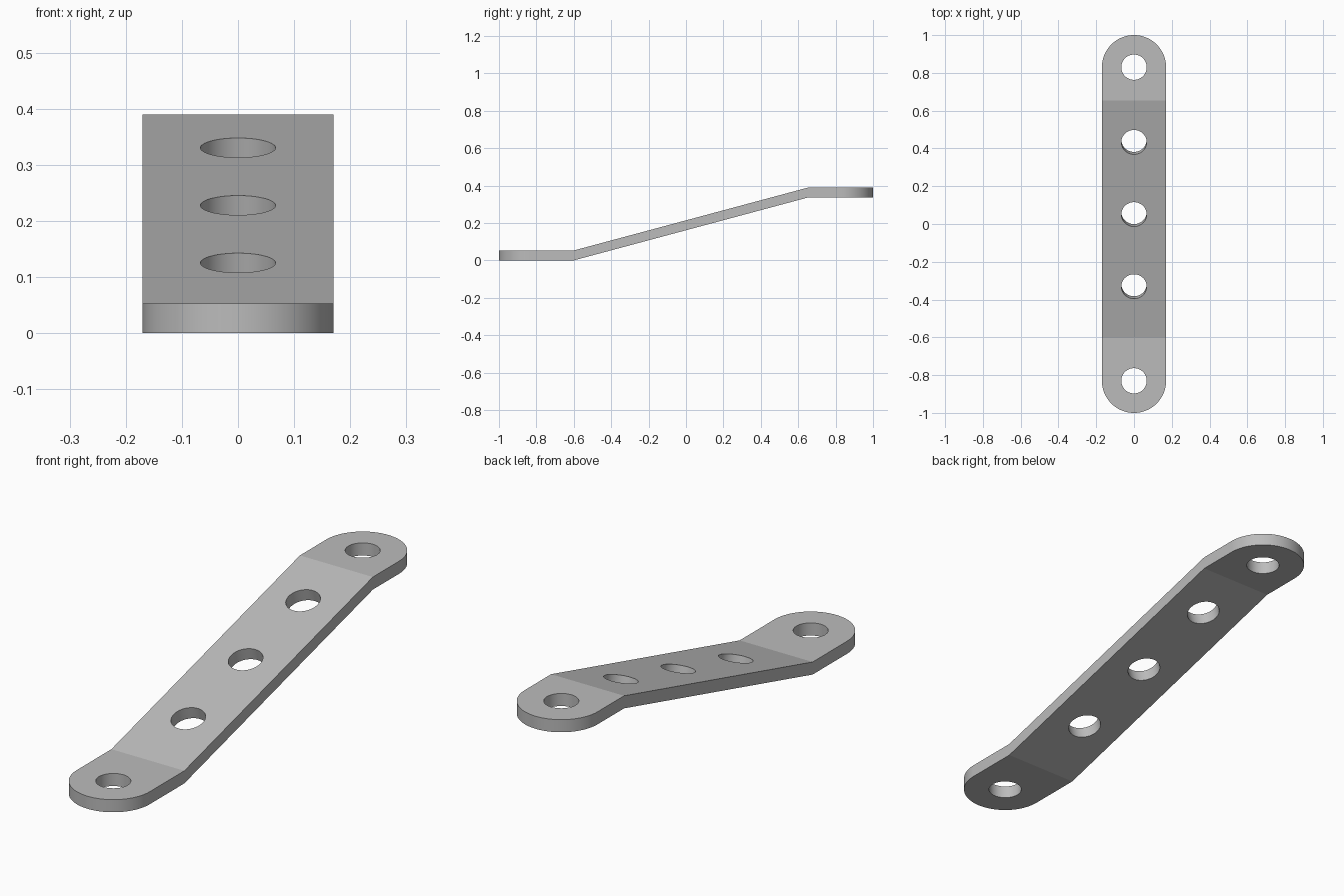
import bpy
import bmesh
from math import atan2, cos, sin, pi, radians
from mathutils import Matrix

if "Cube" in bpy.data.objects:
    bpy.data.objects.remove(bpy.data.objects["Cube"])

HALF_W, HOLE_R, THICK = 0.17, 0.067, 0.053
LOW_BEND, HIGH_BEND, RISE = -0.6, 0.655, 0.337
END_Y = 1 - HALF_W
SLOPE = atan2(RISE, HIGH_BEND - LOW_BEND)

steel = bpy.data.materials.new("grey steel")
steel.use_nodes = True
grey = (0.5, 0.5, 0.5, 1)
steel.diffuse_color = grey
steel.node_tree.nodes["Principled BSDF"].inputs["Base Color"].default_value = grey


def prism(name, points, direction):
    """Extrude a closed outline into a solid."""
    bm = bmesh.new()
    face = bm.faces.new([bm.verts.new(p) for p in points])
    grown = bmesh.ops.extrude_face_region(bm, geom=[face])["geom"]
    bmesh.ops.translate(bm, vec=direction,
                        verts=[v for v in grown if isinstance(v, bmesh.types.BMVert)])
    bmesh.ops.recalc_face_normals(bm, faces=bm.faces)
    mesh = bpy.data.meshes.new(name)
    bm.to_mesh(mesh)
    bm.free()
    obj = bpy.data.objects.new(name, mesh)
    bpy.context.collection.objects.link(obj)
    mesh.materials.append(steel)
    return obj


def cut(target, cutter, operation):
    """Apply a boolean and discard its helper."""
    cutter.hide_render = True
    bpy.context.view_layer.objects.active = target
    mod = target.modifiers.new("cut", 'BOOLEAN')
    mod.operation, mod.object, mod.solver = operation, cutter, 'EXACT'
    bpy.ops.object.modifier_apply(modifier=mod.name)
    bpy.data.objects.remove(cutter)


# Bent strip: side profile extruded across the width
lower = [(-1.1, 0), (LOW_BEND, 0), (HIGH_BEND, RISE), (1.1, RISE)]
upper = [(y, z + THICK) for y, z in reversed(lower)]
strap = prism("bent_strap", [(-0.3, y, z) for y, z in lower + upper], (0.6, 0, 0))

# Rounded ends: keep what lies inside a stadium outline
N = 48
outline = [(HALF_W * cos(pi * i / N + turn), side * END_Y + HALF_W * sin(pi * i / N + turn), -1)
           for side, turn in ((1, 0), (-1, pi)) for i in range(N + 1)]
cut(strap, prism("end_outline", outline, (0, 0, 2)), 'INTERSECT')

# Bolt holes: upright at the ends, square to the sloping middle
mid_y = (LOW_BEND + HIGH_BEND) / 2
holes = [(-END_Y, THICK, 0), (END_Y, RISE + THICK, 0)]
for y in (-0.331, 0.051, 0.433):
    holes.append((y, THICK + RISE / 2 + (y - mid_y) * RISE / (HIGH_BEND - LOW_BEND), SLOPE))
for y, z, tilt in holes:
    ring = [(HOLE_R * cos(2 * pi * i / 64), HOLE_R * sin(2 * pi * i / 64), -0.15)
            for i in range(64)]
    drill = prism("hole_cutter", ring, (0, 0, 0.3))
    drill.data.transform(Matrix.Translation((0, y, z)) @ Matrix.Rotation(tilt, 4, 'X'))
    cut(strap, drill, 'DIFFERENCE')

# Smooth curved walls, crisp rims and bends
bpy.ops.object.select_all(action='DESELECT')
strap.select_set(True)
bpy.context.view_layer.objects.active = strap
bpy.ops.object.shade_smooth_by_angle(angle=radians(10))
